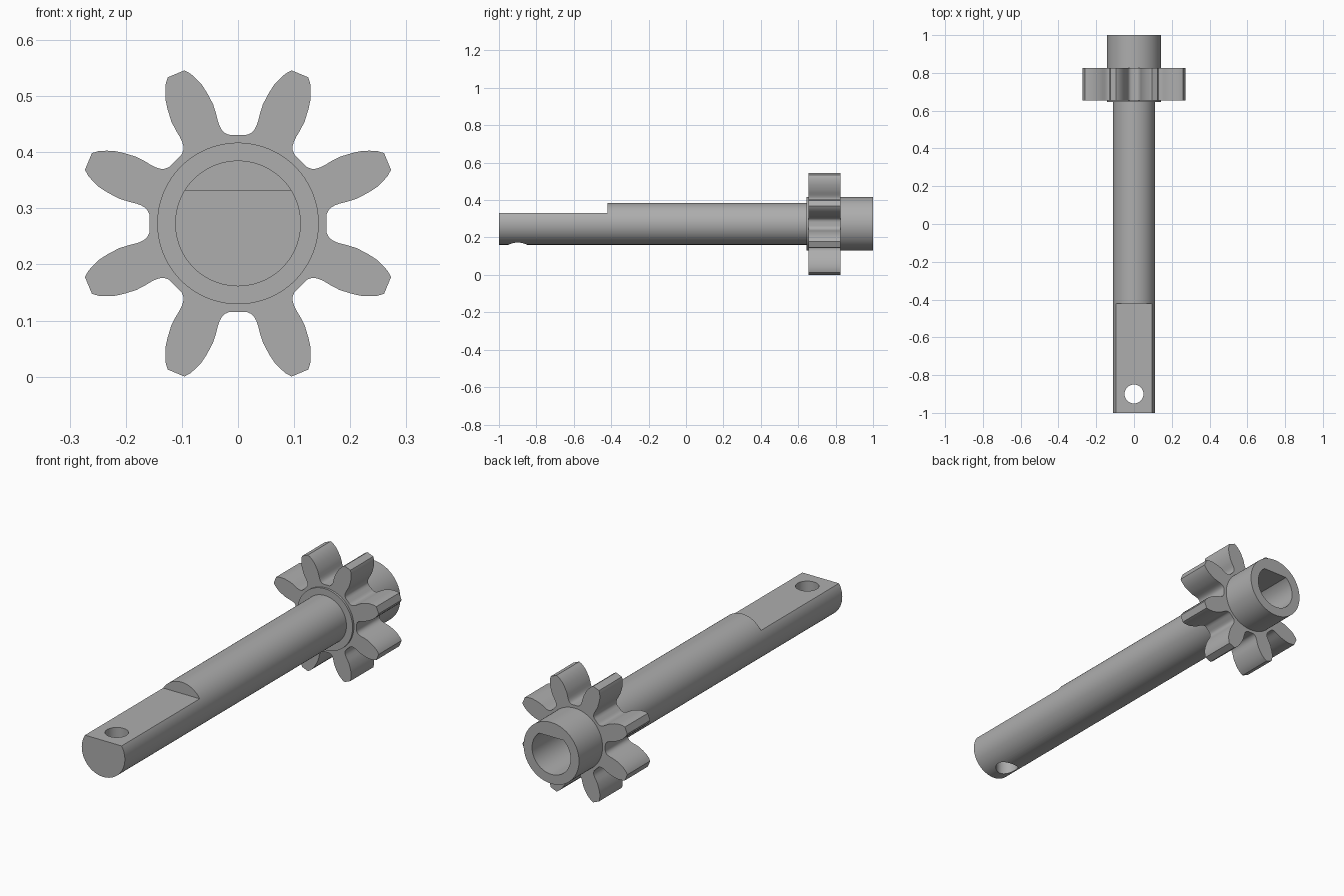
import bpy, bmesh
from math import sin, cos, asin, pi, radians

AXIS_Z = 0.273          # height of the shaft axis
TEETH = 8

if "Cube" in bpy.data.objects:
    bpy.data.objects.remove(bpy.data.objects["Cube"], do_unlink=True)

steel = bpy.data.materials.new("plain grey")
steel.use_nodes = True
GREY = (0.42, 0.42, 0.42, 1)
steel.diffuse_color = GREY
steel.node_tree.nodes["Principled BSDF"].inputs["Base Color"].default_value = GREY


def prism(name, outline, y0, y1):
    """Extrude an (x, z) outline, given around the axis, from y0 to y1."""
    bm = bmesh.new()
    face = bm.faces.new([bm.verts.new((x, y0, z + AXIS_Z)) for x, z in outline])
    out = bmesh.ops.extrude_face_region(bm, geom=[face])["geom"]
    verts = [v for v in out if isinstance(v, bmesh.types.BMVert)]
    bmesh.ops.translate(bm, verts=verts, vec=(0, y1 - y0, 0))
    bmesh.ops.recalc_face_normals(bm, faces=bm.faces[:])
    mesh = bpy.data.meshes.new(name)
    bm.to_mesh(mesh)
    bm.free()
    mesh.materials.append(steel)
    obj = bpy.data.objects.new(name, mesh)
    bpy.context.collection.objects.link(obj)
    return obj


def circle(radius, count=96):
    return [(radius * cos(2 * pi * i / count), radius * sin(2 * pi * i / count))
            for i in range(count)]


def d_shape(radius, flat, count=72):
    """Circle with its top cut off level at the height flat."""
    start = asin(flat / radius)
    sweep = pi + 2 * start
    return [(radius * cos(pi - start + sweep * i / count),
             radius * sin(pi - start + sweep * i / count)) for i in range(count + 1)]


def gear_outline():
    # half a tooth from tip to root: radius, angle from the tooth centre
    half = [(0.289, 3.2), (0.28, 4.9), (0.269, 6.3), (0.2565, 7.8), (0.24, 9.1),
            (0.217, 10.7), (0.2, 11.2), (0.186, 11.4), (0.177, 11.8), (0.169, 12.7),
            (0.163, 14.2), (0.159, 16.5), (0.158, 19.5)]
    tooth = [(r, -a) for r, a in reversed(half)] + half
    points = []
    for k in range(TEETH):
        centre = 360 * (k + 0.5) / TEETH
        points += [(r * cos(radians(centre + a)), r * sin(radians(centre + a)))
                   for r, a in tooth]
    return points


def cut(obj, cutter):
    mod = obj.modifiers.new("cut", "BOOLEAN")
    mod.operation = "DIFFERENCE"
    mod.solver = "EXACT"
    mod.object = cutter
    bpy.context.view_layer.objects.active = obj
    bpy.ops.object.modifier_apply(modifier=mod.name)


# Main parts
shaft = prism("shaft", circle(0.112), -1, 0.65)
gear = prism("gear", gear_outline(), 0.655, 0.825)
collar = prism("collar", circle(0.144), 0.645, 1)

# Cutters: end flat, pin hole, keyed bore, gear seat
flat_cutter = prism("flat_cutter", [(-0.2, 0.059), (0.2, 0.059), (0.2, 0.2), (-0.2, 0.2)],
                    -1.1, -0.42)
bpy.ops.mesh.primitive_cylinder_add(vertices=48, radius=0.05, depth=1,
                                    location=(0, -0.9, AXIS_Z))
pin_cutter = bpy.context.object
pin_cutter.data.materials.append(steel)
bore_cutter = prism("bore_cutter", d_shape(0.1, 0.077), 0.42, 1.1)
seat_cutter = prism("seat_cutter", circle(0.13), 0.6, 0.9)

for obj, cutter in ((shaft, flat_cutter), (shaft, pin_cutter), (shaft, bore_cutter),
                    (collar, bore_cutter), (gear, seat_cutter)):
    cut(obj, cutter)
for cutter in (flat_cutter, pin_cutter, bore_cutter, seat_cutter):
    bpy.data.objects.remove(cutter, do_unlink=True)

# Smooth round surfaces, keep machined edges crisp
bpy.ops.object.select_all(action="DESELECT")
for obj in (shaft, gear, collar):
    obj.select_set(True)
bpy.context.view_layer.objects.active = shaft
bpy.ops.object.shade_smooth_by_angle(angle=radians(30))
